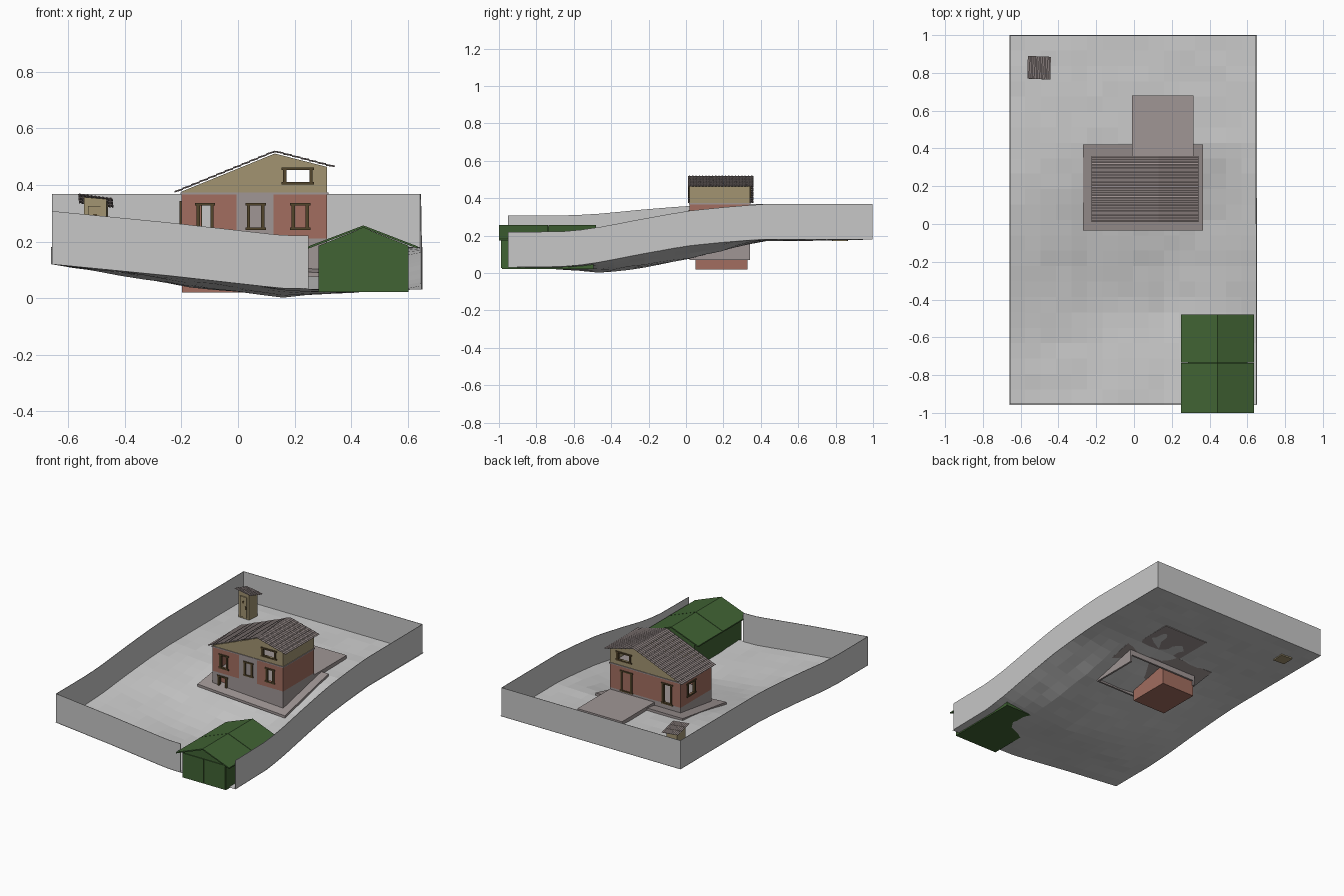
import bpy, bmesh, random
from mathutils import Vector as V

if "Cube" in bpy.data.objects:
    bpy.data.objects.remove(bpy.data.objects["Cube"])
random.seed(4)

def mat(name, *rgb):
    m = bpy.data.materials.new(name)
    m.diffuse_color = (*rgb, 1)
    m.use_nodes = True
    m.node_tree.nodes["Principled BSDF"].inputs["Base Color"].default_value = m.diffuse_color
    return m

GROUND = mat("pale grey", .60, .60, .60)
FENCE = mat("fence grey", .57, .57, .57)
RED = mat("brick red", .36, .155, .115)
OCHRE = mat("ochre", .36, .295, .165)
STONE = mat("stone grey", .35, .305, .30)
TILE = mat("roof grey", .33, .275, .27)
GREEN = mat("green", .052, .125, .034)
BROWN = mat("dark brown", .085, .058, .024)

def finish(bm, name, m):
    bmesh.ops.recalc_face_normals(bm, faces=bm.faces)
    me = bpy.data.meshes.new(name)
    bm.to_mesh(me)
    bm.free()
    me.materials.append(m)
    ob = bpy.data.objects.new(name, me)
    bpy.context.collection.objects.link(ob)
    return ob

def hexa(bm, pts):
    """Block from 4 bottom points and 4 top points."""
    v = [bm.verts.new(p) for p in pts]
    for f in ((3, 2, 1, 0), (4, 5, 6, 7), (0, 1, 5, 4), (1, 2, 6, 5), (2, 3, 7, 6), (3, 0, 4, 7)):
        bm.faces.new([v[i] for i in f])

def box(bm, x0, x1, y0, y1, z0, z1):
    hexa(bm, [(x, y, z) for z in (z0, z1) for x, y in ((x0, y0), (x1, y0), (x1, y1), (x0, y1))])

def block(name, m, *dims):
    bm = bmesh.new()
    box(bm, *dims)
    return finish(bm, name, m)

# ---------- terrain height, from a coarse grid of levels ----------
KX = [-.66, -.25, .15, .4, .655]
KY = [-.957, -.62, -.45, -.25, 0, .2, .4, 1]
KZ = [[.12, .08, .035, .03, .03], [.12, .055, .015, .02, .035], [.13, .05, .0, .02, .06],
      [.15, .07, .025, .04, .10], [.17, .11, .07, .075, .145], [.18, .15, .115, .12, .165],
      [.18, .175, .17, .17, .18], [.18] * 5]

def cell(k, a):
    i = max(0, min(len(k) - 2, sum(a > q for q in k) - 1))
    return i, (a - k[i]) / (k[i + 1] - k[i])

def height(x, y):
    (i, s), (j, t) = cell(KX, x), cell(KY, y)
    lo = KZ[j][i] * (1 - s) + KZ[j][i + 1] * s
    hi = KZ[j + 1][i] * (1 - s) + KZ[j + 1][i + 1] * s
    return lo * (1 - t) + hi * t

bm = bmesh.new()
NX, NY = 16, 24
grid = []
for j in range(NY + 1):
    row = []
    for i in range(NX + 1):
        x, y = -.66 + 1.312 * i / NX, -.957 + 1.957 * j / NY
        bump = random.uniform(-.003, .003) if 0 < i < NX and 0 < j < NY else 0
        row.append(bm.verts.new((x, y, max(0, height(x, y) + bump))))
    grid.append(row)
for j in range(NY):
    for i in range(NX):
        bm.faces.new((grid[j][i], grid[j][i + 1], grid[j + 1][i + 1], grid[j + 1][i]))
terrain = finish(bm, "terrain", GROUND)
for p in terrain.data.polygons:
    if p.normal.z < 0:
        p.flip()

# ---------- fence following the ground ----------
def fence(name, a, b, n=20):
    bm = bmesh.new()
    last = None
    for i in range(n + 1):
        p = V(a).lerp(V(b), i / n)
        z = height(p.x, p.y)
        cur = [bm.verts.new((p.x, p.y, z)), bm.verts.new((p.x, p.y, z + .188))]
        if last:
            bm.faces.new((last[0], cur[0], cur[1], last[1]))
        last = cur
    finish(bm, name, FENCE).modifiers.new("thickness", 'SOLIDIFY').thickness = .003

fence("fence_front", (-.658, -.953), (.25, -.953))
fence("fence_left", (-.658, -.953), (-.658, .998))
fence("fence_back", (-.658, .998), (.645, .998))
fence("fence_right", (.645, .998), (.65, -.953))

# ---------- wall panels with openings ----------
T = .012
def spot(axis, pos, u, d, z):
    return (u, pos + d, z) if axis == 'x' else (pos + d, u, z)

def panel(name, m, axis, pos, u0, u1, z0, top, holes=(), inward=1):
    """Wall split into columns; top may be a height or a function of u."""
    tf = top if callable(top) else (lambda u: top)
    cuts = {u0, u1} | {h[k] for h in holes for k in (0, 1)}
    if callable(top):
        cuts.add(RIDGE)
    cuts = sorted(cuts)
    bm = bmesh.new()
    d = T * inward
    def column(a, b, lo, ha, hb):
        hexa(bm, [spot(axis, pos, *q) for q in (
            (a, 0, lo), (b, 0, lo), (b, d, lo), (a, d, lo),
            (a, 0, ha), (b, 0, hb), (b, d, hb), (a, d, ha))])
    for a, b in zip(cuts, cuts[1:]):
        hole = next((h for h in holes if h[0] <= a and b <= h[1]), None)
        lo = z0
        if hole:
            if hole[2] > z0:
                column(a, b, z0, hole[2], hole[2])
            lo = hole[3]
        column(a, b, lo, tf(a), tf(b))
    finish(bm, name, m)

def frame(name, axis, pos, hole, out):
    """Jambs with a wider sill and lintel around an opening."""
    a, b, lo, hi = hole
    w, bm = .009, bmesh.new()
    for p, q, r, s in ((a - w, a + .003, lo, hi), (b - .003, b + w, lo, hi),
                       (a - .014, b + .014, hi, hi + w), (a - .014, b + .014, lo - w, lo)):
        c0, c1 = spot(axis, pos, p, -out * T, r), spot(axis, pos, q, out * .006, s)
        lo3, hi3 = [min(k) for k in zip(c0, c1)], [max(k) for k in zip(c0, c1)]
        box(bm, lo3[0], hi3[0], lo3[1], hi3[1], lo3[2], hi3[2])
    finish(bm, name, BROWN)

X0, X1, Y0, Y1, RIDGE, F1, F2 = -.2, .315, .02, .342, .13, .21, .37
def gable(x):
    return .511 - (.408 * (RIDGE - x) if x < RIDGE else .256 * (x - RIDGE))

W1, W2, W3 = (-.138, -.095, .25, .327), (.04, .085, .25, .327), (.198, .242, .25, .327)
CELLAR, ATTIC = (-.15, -.10, .10, .185), (.168, .255, .41, .453)
DOOR, BACK_DOOR, SIDE = (-.13, -.075, .215, .335), (.16, .225, .215, .335), (.2, .265, .262, .335)

# foundation and cellar
panel("foundation_front", STONE, 'x', Y0, X0, X1, .07, F1, [CELLAR])
panel("foundation_back", STONE, 'x', Y1, X0, X1, .12, F1, inward=-1)
panel("foundation_left", STONE, 'y', X0, Y0, Y1, .09, F1)
panel("foundation_right", STONE, 'y', X1, Y0, Y1, .07, F1, inward=-1)
block("cellar", RED, X0 + .002, .045, .05, .33, .02, .2)
block("ground_floor", STONE, X0 + T, X1 - T, Y0 + T, Y1 - T, .2, .209)
# main storey
panel("wall_front_left", RED, 'x', Y0, X0, -.005, F1, F2, [W1])
panel("wall_front_middle", STONE, 'x', Y0, -.005, .125, F1, F2)
panel("wall_front_right", RED, 'x', Y0, .125, X1, F1, F2, [W3])
panel("wall_back", RED, 'x', Y1, X0, X1, F1, F2, [DOOR], inward=-1)
panel("wall_left", RED, 'y', X0, Y0, Y1, F1, F2, [SIDE])
panel("wall_right", RED, 'y', X1, Y0, Y1, F1, F2, inward=-1)
block("upper_floor", STONE, X0 - .004, X1 + .004, Y0 - .004, Y1 + .004, .367, .374)
# attic
panel("attic_front", OCHRE, 'x', Y0, X0, X1, .371, gable, [ATTIC])
panel("attic_back", OCHRE, 'x', Y1, X0, X1, .371, gable, [ATTIC], inward=-1)
panel("attic_right", OCHRE, 'y', X1, Y0, Y1, .371, .462, inward=-1)
# frames
for i, h in enumerate((W1, W2, W3, CELLAR, ATTIC)):
    frame(f"front_frame_{i}", 'x', Y0, h, -1)
for i, h in enumerate((DOOR, BACK_DOOR, ATTIC)):
    frame(f"back_frame_{i}", 'x', Y1, h, 1)
frame("left_frame", 'y', X0, SIDE, -1)

# ---------- ribbed, stepped roofs ----------
def tiles(name, start, down, across, rows, ribs, amp=.003):
    start, down, across = V(start), V(down), V(across)
    bm = bmesh.new()
    for r in range(rows):
        line = []
        for k in range(2 * ribs + 1):
            base = start + across * k / (2 * ribs) + V((0, 0, amp * (k % 2)))
            line.append([bm.verts.new(base + down * (r + e) / rows + V((0, 0, amp * e))) for e in (0, 1)])
        for p, q in zip(line, line[1:]):
            bm.faces.new((p[0], p[1], q[1], q[0]))
    ob = finish(bm, name, TILE)
    for p in ob.data.polygons:
        if p.normal.z < 0:
            p.flip()
    s = ob.modifiers.new("thickness", 'SOLIDIFY')
    s.thickness, s.offset = .003, -1

tiles("roof_left", (RIDGE, .01, .518), (-.355, 0, -.145), (0, .35, 0), 12, 20)
tiles("roof_right", (RIDGE, .01, .518), (.212, 0, -.055), (0, .35, 0), 7, 20)

# ---------- walkway around the house and rear terrace ----------
bm = bmesh.new()
corners = ((-.27, -.035, .124), (.365, -.035, .085), (.365, .42, .188), (-.27, .42, .188))
hexa(bm, [(x, y, z - .016) for x, y, z in corners] + list(corners))
finish(bm, "walkway", STONE)
block("terrace", STONE, -.01, .315, Y1, .68, .172, .197)

# ---------- outhouse ----------
bm = bmesh.new()
a, b, c, d = (-.545, .785), (-.465, .78), (-.46, .862), (-.542, .866)
hexa(bm, [(*p, .172) for p in (a, b, c, d)] + [(*a, .357), (*b, .350), (*c, .328), (*d, .336)])
finish(bm, "outhouse", OCHRE)
block("outhouse_door", OCHRE, -.53, -.48, .776, .784, .19, .325)
block("outhouse_vent", BROWN, -.512, -.498, .773, .777, .283, .297)
block("outhouse_handle", BROWN, -.489, -.482, .772, .777, .245, .265)
tiles("outhouse_roof", (-.565, .77, .368), (.003, .12, -.034), (.122, -.005, -.016), 3, 9)

# ---------- garage ----------
bm = bmesh.new()
prof = ((.285, .022), (.602, .022), (.602, .185), (.443, .249), (.285, .185))
face = bm.faces.new([bm.verts.new((x, -.985, z)) for x, z in prof])
ext = bmesh.ops.extrude_face_region(bm, geom=[face], use_keep_orig=True)
bmesh.ops.translate(bm, vec=(0, .49, 0), verts=[v for v in ext["geom"] if isinstance(v, bmesh.types.BMVert)])
finish(bm, "garage_walls", GREEN)
block("garage_door_left", GREEN, .29, .4415, -.99, -.984, .028, .185)
block("garage_door_right", GREEN, .4445, .597, -.99, -.984, .028, .185)
bm = bmesh.new()
for y0, y1 in ((-1, -.737), (-.734, -.48)):
    for e, z in ((.248, .175), (.635, .175)):
        q = [(e, y0, z), (.443, y0, .249), (.443, y1, .249), (e, y1, z)]
        hexa(bm, q + [(x, y, k + .008) for x, y, k in q])
finish(bm, "garage_roof", GREEN)
